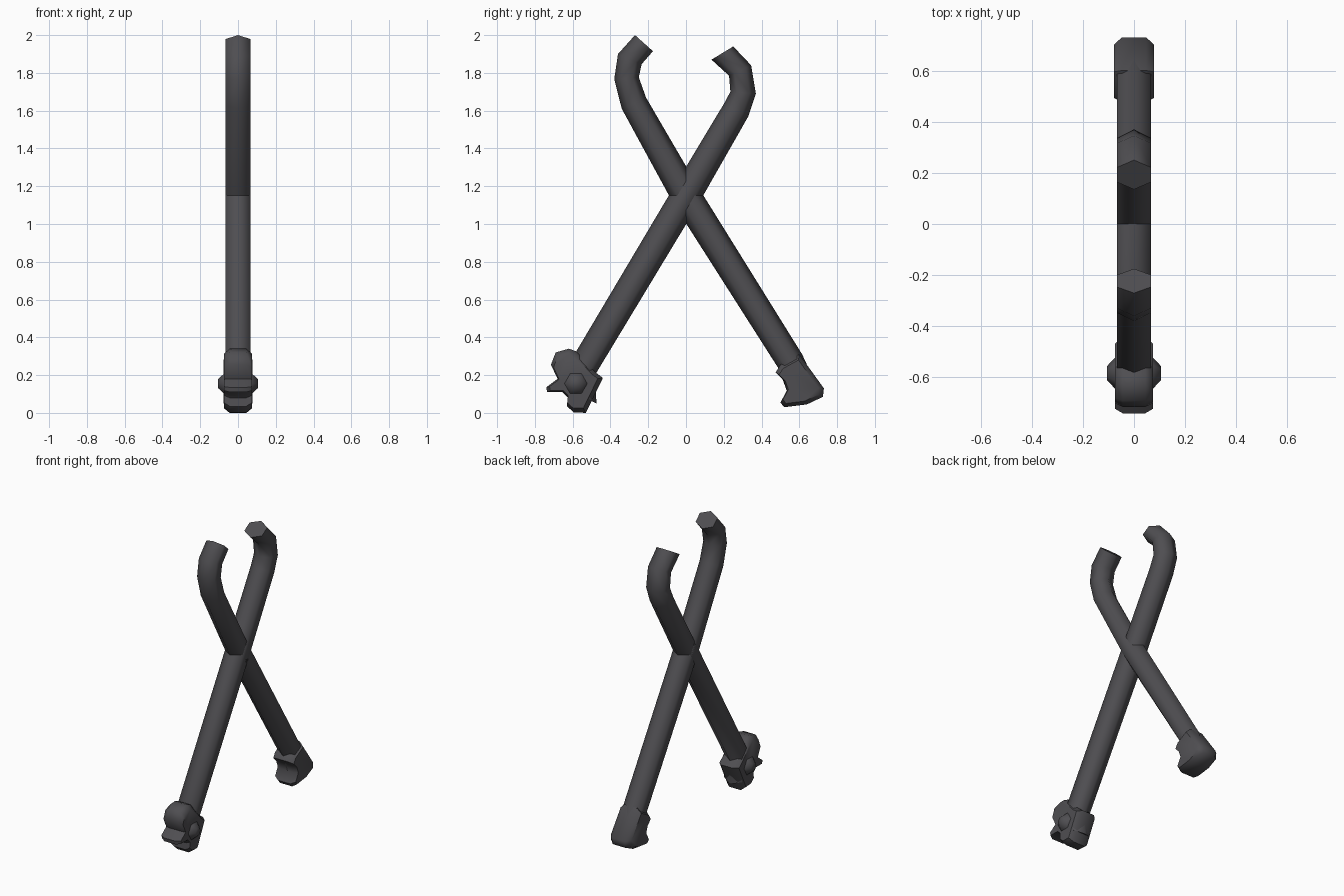
import bpy, bmesh, math
from mathutils import Vector

if "Cube" in bpy.data.objects:
    bpy.data.objects.remove(bpy.data.objects["Cube"])

iron = bpy.data.materials.new("dark_iron")
iron.diffuse_color = (0.078, 0.076, 0.083, 1)
iron.use_nodes = True
iron.node_tree.nodes["Principled BSDF"].inputs["Base Color"].default_value = iron.diffuse_color


def finish(name, bm, angle=50):
    bmesh.ops.recalc_face_normals(bm, faces=bm.faces)
    me = bpy.data.meshes.new(name)
    bm.to_mesh(me)
    bm.free()
    ob = bpy.data.objects.new(name, me)
    bpy.context.collection.objects.link(ob)
    me.materials.append(iron)
    bpy.ops.object.select_all(action='DESELECT')
    ob.select_set(True)
    bpy.context.view_layer.objects.active = ob
    bpy.ops.object.shade_smooth_by_angle(angle=math.radians(angle))
    return ob


def loft(bm, rings):
    """Skin a list of equal closed rings and cap both ends."""
    rings = [[bm.verts.new(p) for p in r] for r in rings]
    n = len(rings[0])
    for a, b in zip(rings, rings[1:]):
        for i in range(n):
            j = (i + 1) % n
            bm.faces.new((a[i], a[j], b[j], b[i]))
    bm.faces.new(rings[0])
    bm.faces.new(rings[-1])


def hex_bar(name, pairs):
    """Six-sided bar; each station is its two silhouette points (y, z)."""
    bm, rings = bmesh.new(), []
    for y1, z1, y2, z2 in pairs:
        c = Vector((0, (y1 + y2) / 2, (z1 + z2) / 2))
        h = Vector((0, y1, z1)) - c
        rings.append([c + h * math.cos(k * math.pi / 3)
                      + Vector((0.077 * math.sin(k * math.pi / 3), 0, 0))
                      for k in range(6)])
    loft(bm, rings)
    return finish(name, bm, 65)


def foot(name, outline, width, shrink):
    """Side profile (y, z) with chamfered flanks."""
    bm = bmesh.new()
    cy = sum(p[0] for p in outline) / len(outline)
    cz = sum(p[1] for p in outline) / len(outline)
    rings = []
    for x, s in ((-width, shrink), (-width * 0.6, 1), (width * 0.6, 1), (width, shrink)):
        rings.append([(x, cy + (y - cy) * s, cz + (z - cz) * s) for y, z in outline])
    loft(bm, rings)
    return finish(name, bm)


# crossed arms with hooked jaws
hex_bar("arm_front_foot", [
    (-0.475, 0.05, -0.61, 0.12), (-0.476, 0.21, -0.605, 0.285),
    (0.066, 1.107, -0.066, 1.193), (0.33, 1.57, 0.2, 1.635),
    (0.37, 1.69, 0.235, 1.70), (0.345, 1.84, 0.228, 1.785),
    (0.25, 1.94, 0.135, 1.87)])
hex_bar("arm_back_foot", [
    (0.54, 0.10, 0.675, 0.18), (0.49, 0.235, 0.615, 0.31),
    (-0.066, 1.107, 0.066, 1.193), (-0.34, 1.61, -0.212, 1.67),
    (-0.38, 1.767, -0.25, 1.777), (-0.36, 1.9, -0.235, 1.846),
    (-0.27, 2.0, -0.175, 1.915)])

# plain rounded foot
foot("back_foot", [
    (0.475, 0.215), (0.50, 0.255), (0.60, 0.31), (0.73, 0.13), (0.725, 0.085),
    (0.64, 0.045), (0.52, 0.03), (0.50, 0.055), (0.535, 0.12), (0.515, 0.175)],
    0.078, 0.82)

# knobbly foot with spurs
foot("front_foot", [
    (-0.58, 0.325), (-0.62, 0.34), (-0.69, 0.32), (-0.715, 0.255),
    (-0.68, 0.18), (-0.74, 0.135), (-0.735, 0.11), (-0.655, 0.11),
    (-0.625, 0.08), (-0.63, 0.035), (-0.595, 0.003), (-0.53, 0.0),
    (-0.44, 0.185), (-0.48, 0.215)], 0.074, 0.85)

# side knobs on the front foot
for side, label in ((-1, "left"), (1, "right")):
    bm, rings = bmesh.new(), []
    for x, r in ((0.04, 0.075), (0.075, 0.06), (0.105, 0.028)):
        rings.append([(side * x, -0.583 + r * math.cos(k * math.pi / 3),
                       0.155 + r * math.sin(k * math.pi / 3)) for k in range(6)])
    loft(bm, rings)
    finish("side_knob_" + label, bm, 65)
